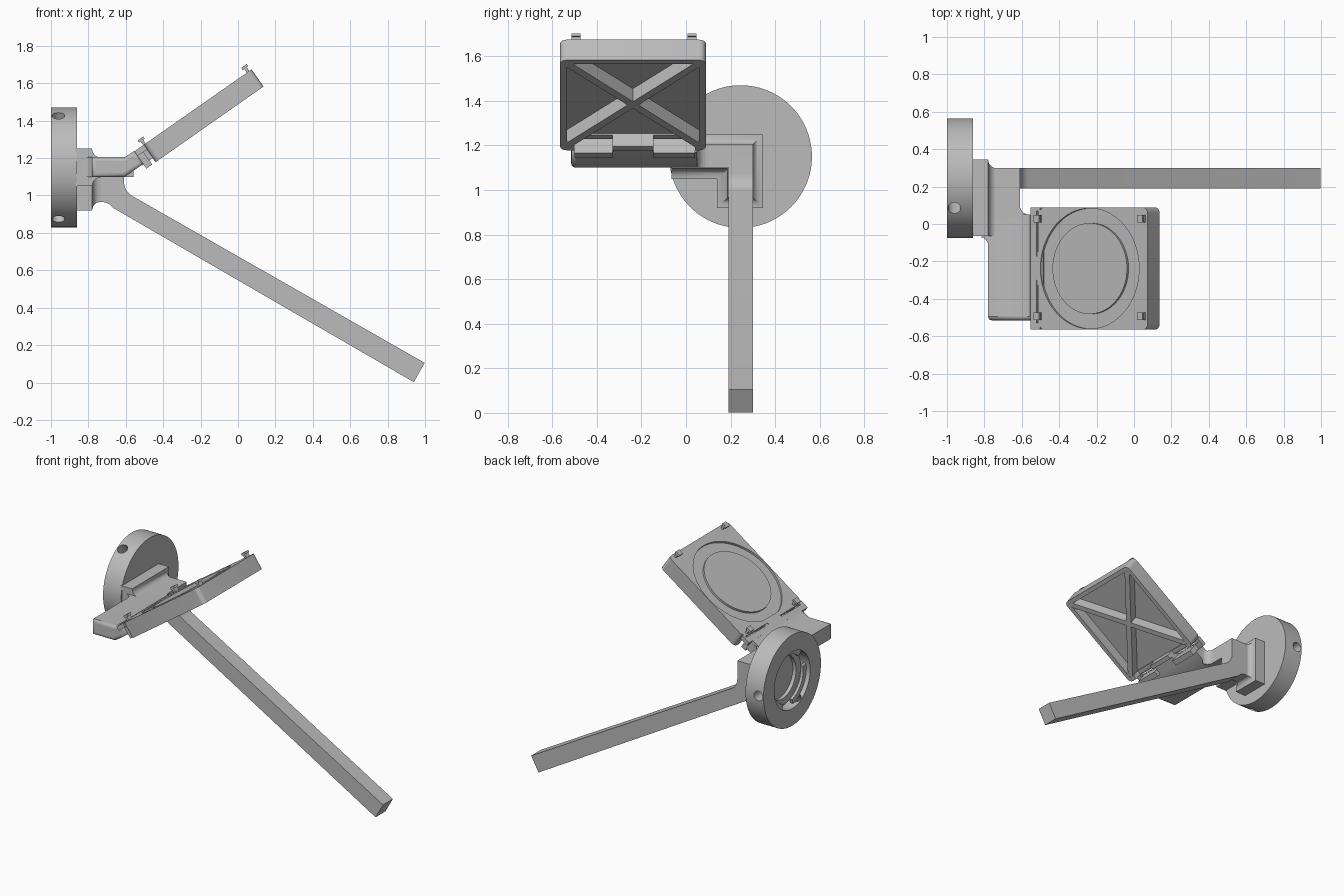
import bpy, bmesh, math
from mathutils import Matrix, Vector

if "Cube" in bpy.data.objects:
    bpy.data.objects.remove(bpy.data.objects["Cube"], do_unlink=True)

grey = bpy.data.materials.new("plain grey")
grey.use_nodes = True
grey.diffuse_color = (0.5, 0.5, 0.5, 1)
grey.node_tree.nodes["Principled BSDF"].inputs["Base Color"].default_value = (0.5, 0.5, 0.5, 1)


def finish(name, bm, matrix=Matrix()):
    bmesh.ops.remove_doubles(bm, verts=bm.verts, dist=1e-5)
    bmesh.ops.recalc_face_normals(bm, faces=bm.faces)
    mesh = bpy.data.meshes.new(name)
    bm.to_mesh(mesh)
    bm.free()
    mesh.materials.append(grey)
    obj = bpy.data.objects.new(name, mesh)
    obj.matrix_world = matrix
    bpy.context.collection.objects.link(obj)
    return obj


def activate(obj):
    bpy.ops.object.select_all(action='DESELECT')
    obj.select_set(True)
    bpy.context.view_layer.objects.active = obj


def smooth(obj):
    activate(obj)
    bpy.ops.object.shade_smooth_by_angle(angle=math.radians(35))


def cut(obj, cutter):
    bpy.context.view_layer.update()
    mod = obj.modifiers.new("cut", 'BOOLEAN')
    mod.object, mod.operation, mod.solver = cutter, 'DIFFERENCE', 'EXACT'
    activate(obj)
    bpy.ops.object.modifier_apply(modifier=mod.name)
    bpy.data.objects.remove(cutter, do_unlink=True)


def loft(name, rings):
    """Skin closed rings of points and cap both ends."""
    bm = bmesh.new()
    rows = [[bm.verts.new(p) for p in ring] for ring in rings]
    for a, b in zip(rows, rows[1:]):
        for i in range(len(a)):
            j = (i + 1) % len(a)
            bm.faces.new((a[i], a[j], b[j], b[i]))
    bm.faces.new(rows[0])
    bm.faces.new(rows[-1])
    return finish(name, bm)


def extrude_y(name, profile, y0, y1):
    return loft(name, [[(x, y, z) for x, z in profile] for y in (y0, y1)])


def box(name, lo, hi, matrix=Matrix(), corner=0):
    """Box between two corners, optionally with rounded upright edges."""
    bm = bmesh.new()
    lo, hi = Vector(lo), Vector(hi)
    size = hi - lo
    bmesh.ops.create_cube(bm, size=1, matrix=Matrix.Translation((lo + hi) / 2) @ Matrix.Diagonal((*size, 1)))
    if corner:
        upright = [e for e in bm.edges if abs(e.verts[0].co.z - e.verts[1].co.z) > size.z / 2]
        bmesh.ops.bevel(bm, geom=upright, offset=corner, segments=6, profile=0.5, affect='EDGES')
    return finish(name, bm, matrix)


def lathe(name, profile, matrix, start=0, sweep=360, steps=96):
    """Turn a closed (radius, height) profile about local z."""
    bm = bmesh.new()
    rows = []
    for s in range(steps + 1):
        a = math.radians(start + sweep * s / steps)
        rows.append([bm.verts.new((r * math.cos(a), r * math.sin(a), h)) for r, h in profile])
    for a, b in zip(rows, rows[1:]):
        for i in range(len(profile)):
            j = (i + 1) % len(profile)
            bm.faces.new((a[i], a[j], b[j], b[i]))
    if sweep < 360:
        bm.faces.new(rows[0])
        bm.faces.new(rows[-1])
    bmesh.ops.remove_doubles(bm, verts=bm.verts, dist=1e-5)
    bmesh.ops.dissolve_degenerate(bm, edges=bm.edges, dist=1e-6)
    return finish(name, bm, matrix)


def arc(cx, cz, r, a0, a1, n=6):
    return [(cx + r * math.cos(math.radians(a0 + (a1 - a0) * i / n)),
             cz + r * math.sin(math.radians(a0 + (a1 - a0) * i / n))) for i in range(n + 1)]


# Round collar, open at its outer face, with three screw holes
collar_frame = Matrix.Translation((-1, 0.245, 1.15)) @ Matrix.Rotation(math.pi / 2, 4, 'Y')
collar = lathe("round_collar", [(0, 0.14), (0.32, 0.14), (0.32, 0), (0.2, 0), (0.2, 0.1), (0, 0.1)],
               collar_frame)
for deg in (0, 120, 240):
    d = Vector((0, math.cos(math.radians(deg)), math.sin(math.radians(deg))))
    bm = bmesh.new()
    place = Matrix.Translation(Vector((-0.96, 0.245, 1.15)) + d * 0.27) @ d.to_track_quat('Z', 'Y').to_matrix().to_4x4()
    bmesh.ops.create_cone(bm, cap_ends=True, segments=32, radius1=0.034, radius2=0.034, depth=0.17, matrix=place)
    cut(collar, finish("screw_cutter", bm))
smooth(collar)

# Bayonet tabs and inner step inside the collar
for i in range(3):
    smooth(lathe(f"bayonet_tab_{i + 1}", [(0.165, 0.03), (0.205, 0.03), (0.205, 0.05), (0.165, 0.05)],
                 collar_frame, start=20 + 120 * i, sweep=85, steps=24))
smooth(lathe("collar_inner_step", [(0.15, 0.075), (0.205, 0.075), (0.205, 0.11), (0.15, 0.11)], collar_frame))

# L-shaped mounting block with a coved shoulder
def l_ring(x, d):
    return [(x, y, z) for y, z in ((-0.065, 1.25 - d), (0.345 - d, 1.25 - d), (0.345 - d, 0.92 + d),
                                   (0.14 + d, 0.92 + d), (0.14 + d, 1.05 + d), (-0.065, 1.05 + d))]

steps = [(-0.87, 0), (-0.78, 0)]
steps += [(-0.78 + 0.047 * (1 - math.cos(t * math.pi / 12)), 0.047 * math.sin(t * math.pi / 12)) for t in range(1, 7)]
smooth(loft("mounting_block", [l_ring(x, d) for x, d in steps]))

# Long sloping bar with rounded elbow
bar = [(-0.78, 1.2), (-0.61, 1.2)] + arc(-0.52, 1.075, 0.09, 180, 240)
bar += [(0.998, 0.105), (0.94, 0.002), (-0.67, 0.935)] + arc(-0.73, 0.88, 0.085, 60, 100, 4) + [(-0.78, 0.955)]
smooth(extrude_y("sloping_bar", bar, 0.19, 0.3))

# Side arm: straight shelf behind, bent lip towards the plate
extrude_y("arm_shelf", [(-0.78, 1.1), (-0.61, 1.1), (-0.61, 1.205), (-0.78, 1.205)], 0.03, 0.3)
arm = extrude_y("bent_arm", [(-0.78, 1.1), (-0.605, 1.1), (-0.505, 1.17), (-0.556, 1.237), (-0.605, 1.205),
                             (-0.78, 1.205)], -0.515, 0.05)
bev = arm.modifiers.new("round_end", 'BEVEL')
bev.width, bev.segments, bev.limit_method = 0.02, 4, 'WEIGHT'
weights = arm.data.attributes.new("bevel_weight_edge", 'FLOAT', 'EDGE')
for e in arm.data.edges:
    ends = [arm.data.vertices[v].co for v in e.vertices]
    if all(p.y < -0.5 for p in ends):
        weights.data[e.index].value = 1
smooth(arm)
# Coves in plan where the arm meets the bar and the block
def plan_cove(name, pts):
    loft(name, [[(x, y, z) for x, y in pts] for z in (1.1, 1.205)])

plan_cove("arm_bar_cove", [(-0.615, 0.045)] + arc(-0.56, 0.1, 0.05, 270, 180) + [(-0.615, 0.1)])
plan_cove("arm_block_cove", [(-0.775, -0.06)] + arc(-0.825, -0.115, 0.045, 90, 0) + [(-0.775, -0.115)])

# Tilted plate: local x runs up the slope, local z leaves the upper face
plate_frame = Matrix.Translation((-0.505, -0.238, 1.27)) @ Matrix.Rotation(math.radians(-35), 4, 'Y')
L, W, T = 0.705, 0.327, 0.112
plate = box("tilted_plate", (0, -W, -T), (L, W, 0), plate_frame, corner=0.03)
cut(plate, box("pocket_cutter", (0.03, 0.03 - W, -0.2), (L - 0.03, W - 0.03, -0.04), plate_frame))
cut(plate, lathe("ring_cutter", [(0.243, -0.015), (0.322, -0.015), (0.322, 0.05), (0.243, 0.05)],
                 plate_frame @ Matrix.Translation((L / 2 - 0.025, 0, 0))))

# Hinge lip along the lower edge, with two slots
lip = box("hinge_lip", (-0.06, -W, -0.03), (0.004, W, 0), plate_frame, corner=0.002)
knuckles = [(-0.262, -0.092), (0.093, 0.278)]
for i, (a, b) in enumerate(knuckles):
    cut(plate, box("notch_cutter", (-0.05, a, -0.2), (0.06, b, -0.05), plate_frame))
    cut(lip, box("slot_cutter", (-0.021, a - 0.03, -0.1), (-0.01, b + 0.03, 0.1), plate_frame))
    box(f"hinge_knuckle_{i + 1}", (-0.06, a, -T), (-0.022, b, -0.012), plate_frame)
box("hinge_centre", (-0.07, -0.09, -0.085), (0.02, 0.09, -0.005), plate_frame)
smooth(plate)

# Crossed ribs under the plate
diag = math.atan2(W - 0.03, L / 2 - 0.03)
for sign in (1, -1):
    turn = plate_frame @ Matrix.Translation((L / 2, 0, 0)) @ Matrix.Rotation(sign * diag, 4, 'Z')
    box("cross_rib", (-0.435, -0.018, -T + 0.001), (0.435, 0.018, -0.035), turn)

# Small cable hooks at the four corners
for u, lean in ((0.006, 1), (0.682, -1)):
    for y in (-0.255, 0.265):
        box("hook_post", (u - 0.008, y - 0.02, -0.005), (u + 0.008, y + 0.02, 0.032), plate_frame)
        box("hook_tip", (u - 0.018, y - 0.02, 0.024), (u + 0.018, y + 0.02, 0.038), plate_frame)
